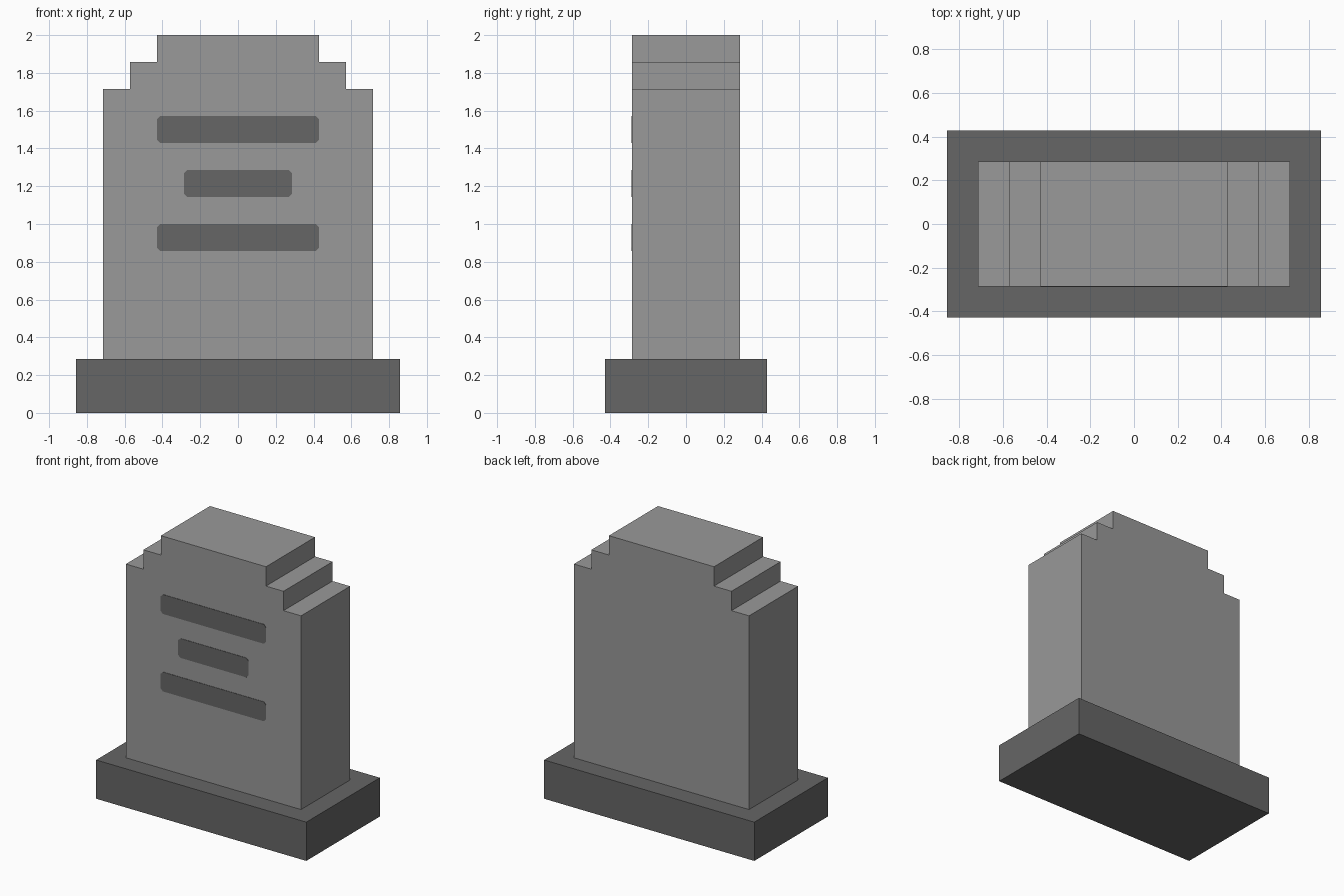
import bpy
import bmesh

cube = bpy.data.objects.get("Cube")
if cube:
    bpy.data.objects.remove(cube, do_unlink=True)

U = 2 / 14  # one block of the stepped design


def material(name, value):
    mat = bpy.data.materials.new(name)
    mat.use_nodes = True
    colour = (value, value, value, 1)
    mat.diffuse_color = colour
    mat.node_tree.nodes["Principled BSDF"].inputs["Base Color"].default_value = colour
    return mat


def extruded(name, half_profile, front, back, mat):
    """Mirror a right-hand (x, z) outline across x = 0 and extrude it along y."""
    outline = half_profile + [(-x, z) for x, z in reversed(half_profile)]
    bm = bmesh.new()
    face = bm.faces.new([bm.verts.new((x * U, front * U, z * U)) for x, z in outline])
    result = bmesh.ops.extrude_face_region(bm, geom=[face])
    moved = [v for v in result["geom"] if isinstance(v, bmesh.types.BMVert)]
    bmesh.ops.translate(bm, verts=moved, vec=(0, (back - front) * U, 0))
    bmesh.ops.recalc_face_normals(bm, faces=bm.faces)
    mesh = bpy.data.meshes.new(name)
    bm.to_mesh(mesh)
    bm.free()
    mesh.materials.append(mat)
    obj = bpy.data.objects.new(name, mesh)
    bpy.context.collection.objects.link(obj)
    return obj


light_stone = material("light_stone", 0.319)
dark_stone = material("dark_stone", 0.133)

# Plinth
extruded("plinth", [(6, 0), (6, 2)], -3, 3, dark_stone)

# Upright slab with two steps on each shoulder
extruded("slab", [(5, 2), (5, 12), (4, 12), (4, 13), (3, 13), (3, 14)], -2, 2, light_stone)

# Thin inscription bars with clipped corners on the front
C = 0.12
for name, half, z in (("top_bar", 3, 10), ("middle_bar", 2, 8), ("bottom_bar", 3, 6)):
    bar = [(half - C, z), (half, z + C), (half, z + 1 - C), (half - C, z + 1)]
    extruded(name, bar, -2.02, -1.99, dark_stone)
